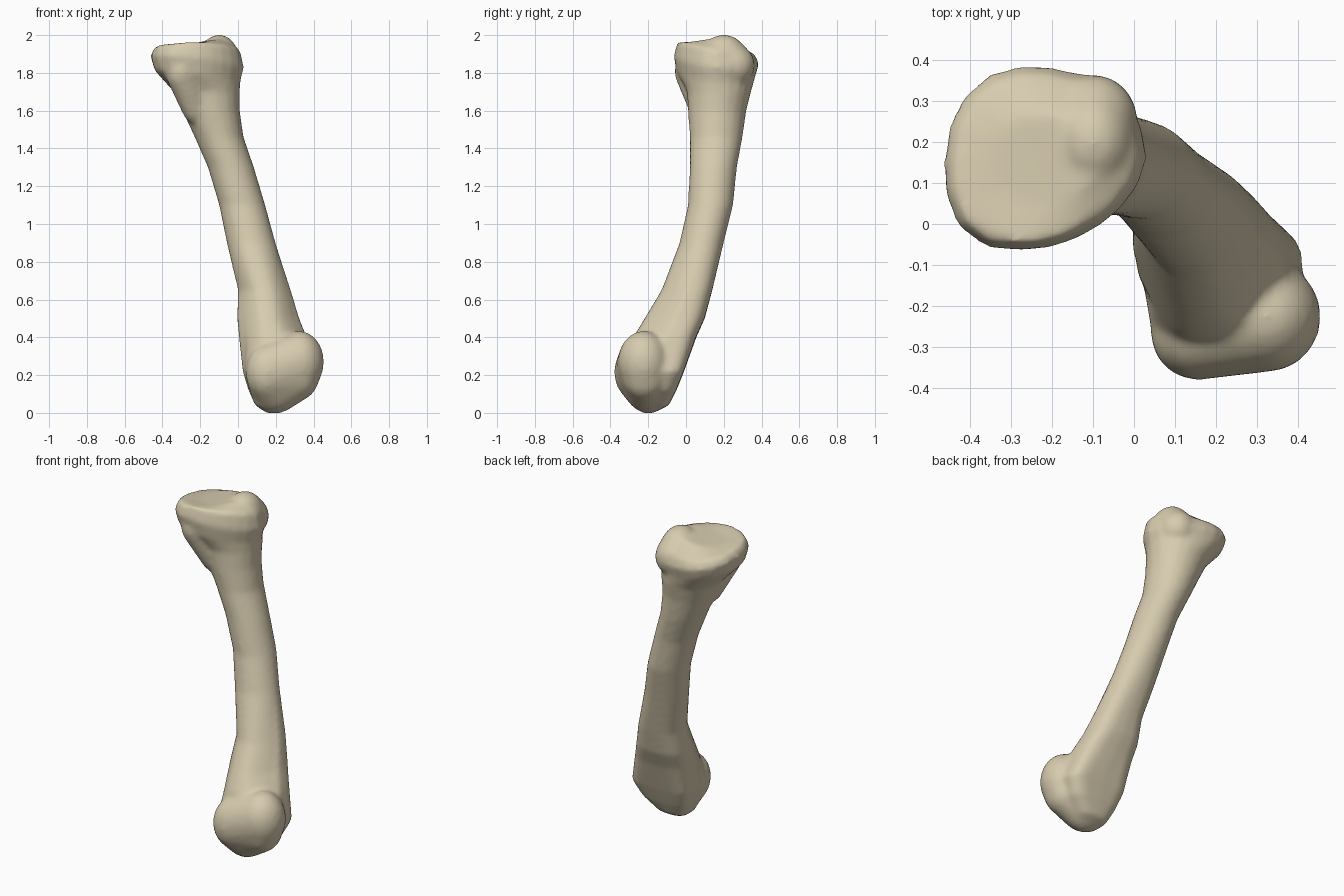
import bpy, bmesh
from math import sin, cos, radians, tau, copysign
from mathutils import Matrix, Vector

cube = bpy.data.objects.get("Cube")
if cube:
    bpy.data.objects.remove(cube, do_unlink=True)

SIDES = 20
ANGLES = [tau * k / SIDES for k in range(SIDES)]
bm = bmesh.new()

# Shaft sections: height, x range, y range, roundness (1 = ellipse), front taper
SHAFT = [
    (0.00, 0.15, 0.23, -0.23, -0.17, 1.0, 0),
    (0.04, 0.09, 0.29, -0.27, -0.09, 0.7, 0),
    (0.12, 0.055, 0.37, -0.30, -0.05, 0.5, 0.1),
    (0.22, 0.025, 0.415, -0.32, -0.01, 0.42, 0.1),
    (0.40, 0.005, 0.365, -0.28, 0.055, 0.6, 0.45),
    (0.50, -0.005, 0.325, -0.22, 0.10, 0.65, 0.5),
    (0.65, 0.00, 0.28, -0.13, 0.14, 0.75, 0.4),
    (0.90, -0.06, 0.20, -0.035, 0.20, 0.95, 0.1),
    (1.10, -0.10, 0.145, 0.01, 0.25, 1.0, 0),
    (1.30, -0.16, 0.085, 0.02, 0.27, 1.0, 0),
    (1.46, -0.23, 0.03, 0.02, 0.30, 1.0, 0),
    (1.60, -0.295, 0.01, 0.01, 0.32, 1.0, 0),
    (1.70, -0.34, 0.01, 0.005, 0.345, 1.0, 0),
]


def bend(value, power):
    return copysign(abs(value) ** power, value)


def section(z, x0, x1, y0, y1, power, taper):
    cx, cy, a, b = (x0 + x1) / 2, (y0 + y1) / 2, (x1 - x0) / 2, (y1 - y0) / 2
    points = []
    for t in ANGLES:
        u, v = bend(cos(t), power), bend(sin(t), power)
        width = a * (1 - taper * max(0, -v))
        points.append(Vector((cx + width * u, cy + b * v, z)))
    return points


# Upper joint: outline radii around the rim, counter-clockwise from +x
RADII = [.23, .23, .225, .215, .22, .24, .26, .26,
         .26, .275, .285, .24, .215, .20, .20, .215]


def head_ring(scale, base, tilt, facing):
    """Scaled joint outline, tilted so that it rises towards one direction."""
    ring = []
    for t in ANGLES:
        k, f = divmod(t / tau * len(RADII), 1)
        k = int(k)
        r = scale * (RADII[k] * (1 - f) + RADII[(k + 1) % len(RADII)] * f)
        ring.append(Vector((-0.2 + r * cos(t), 0.16 + r * sin(t),
                            base + tilt * cos(t - radians(facing)))))
    return ring


rings = [section(*s) for s in SHAFT]
rings += [
    head_ring(0.93, 1.785, 0.03, 190),
    head_ring(1.01, 1.86, 0.035, 215),
    head_ring(0.92, 1.927, 0.035, 262),
    head_ring(0.50, 1.962, 0.02, 0),
]

# Loft the whole bone and close both ends
loops = [[bm.verts.new(p) for p in ring] for ring in rings]
for low, high in zip(loops, loops[1:]):
    for k in range(SIDES):
        n = (k + 1) % SIDES
        bm.faces.new((low[k], low[n], high[n], high[k]))
bm.faces.new(loops[0][::-1])
bm.faces.new(loops[-1])


def add_swelling(lumps):
    """One rounded form stretched tightly over several ellipsoids."""
    ball = bmesh.new()
    for centre, radii in lumps:
        matrix = Matrix.Translation(centre) @ Matrix.Diagonal((*radii, 1))
        bmesh.ops.create_icosphere(ball, subdivisions=3, radius=1, matrix=matrix)
    points = [bm.verts.new(v.co) for v in ball.verts]
    ball.free()
    hull = bmesh.ops.convex_hull(bm, input=points)
    inner = [g for g in hull["geom_interior"] if isinstance(g, bmesh.types.BMVert)]
    bmesh.ops.delete(bm, geom=inner, context="VERTS")


# Lower joint: outer condyle, inner condyle and bottom pads
add_swelling([
    ((0.325, -0.225, 0.27), (0.13, 0.135, 0.165)),
    ((0.155, -0.265, 0.215), (0.115, 0.115, 0.15)),
    ((0.20, -0.20, 0.145), (0.14, 0.13, 0.147)),
    ((0.33, -0.22, 0.20), (0.10, 0.12, 0.13)),
])
# Knob under the upper joint
add_swelling([
    ((-0.30, 0.02, 1.81), (0.085, 0.08, 0.11)),
    ((-0.23, 0.085, 1.67), (0.08, 0.08, 0.14)),
])
# Crown of the upper joint
add_swelling([
    ((-0.10, 0.20, 1.89), (0.10, 0.12, 0.113)),
    ((-0.10, 0.25, 1.84), (0.11, 0.115, 0.115)),
])

bmesh.ops.recalc_face_normals(bm, faces=bm.faces)
mesh = bpy.data.meshes.new("bone")
bm.to_mesh(mesh)
bm.free()
bone = bpy.data.objects.new("bone", mesh)
bpy.context.collection.objects.link(bone)

# Blend all parts into one smooth surface
remesh = bone.modifiers.new("blend", "REMESH")
remesh.mode = "VOXEL"
remesh.voxel_size = 0.014
remesh.use_smooth_shade = True
soften = bone.modifiers.new("soften", "SMOOTH")
soften.factor = 0.5
soften.iterations = 8

# Bone colour
mat = bpy.data.materials.new("bone_beige")
mat.use_nodes = True
colour = (0.68, 0.60, 0.43, 1)
mat.diffuse_color = colour
mat.node_tree.nodes["Principled BSDF"].inputs["Base Color"].default_value = colour
mesh.materials.append(mat)
